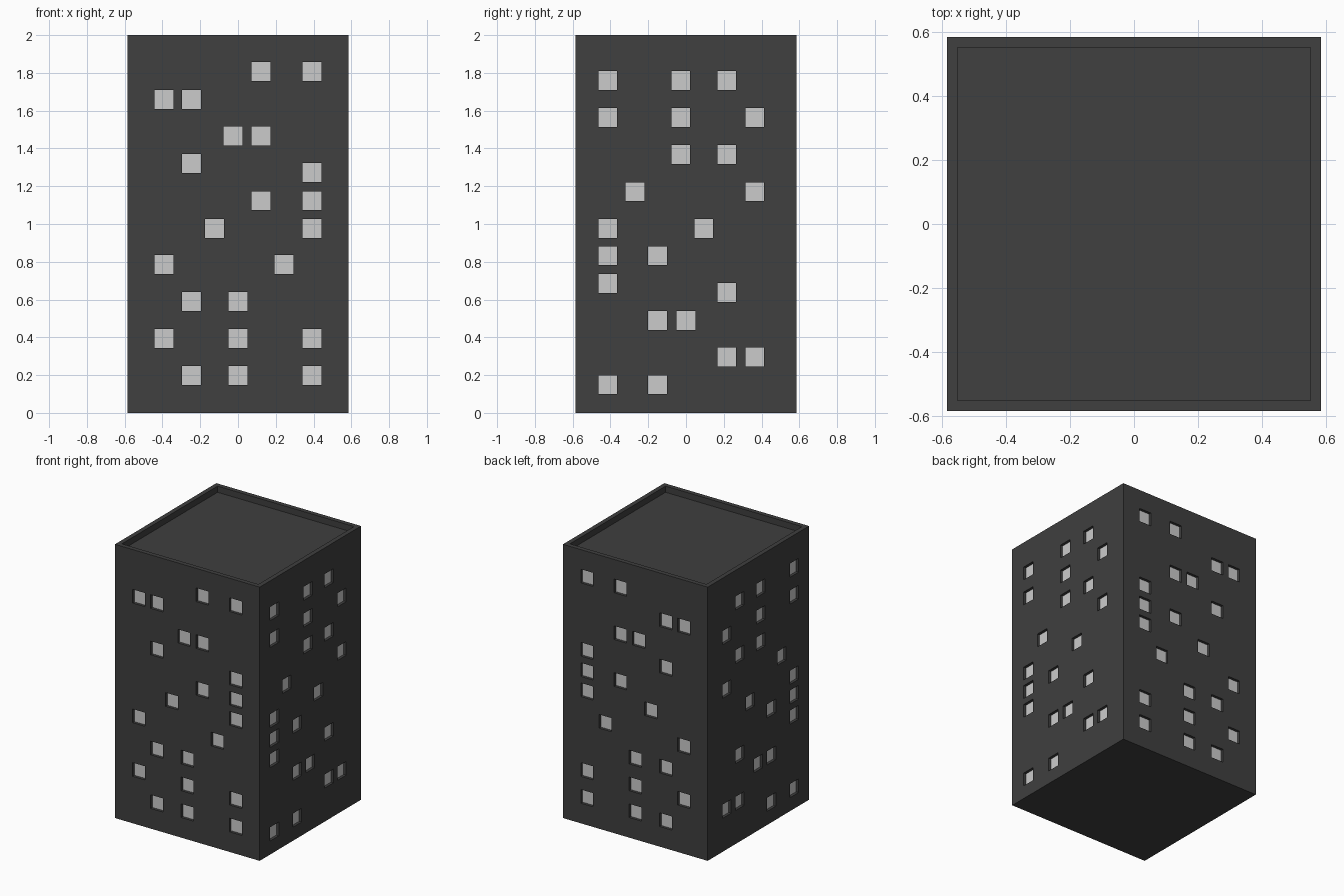
import bpy, bmesh
from mathutils import Vector

if "Cube" in bpy.data.objects:
    bpy.data.objects.remove(bpy.data.objects["Cube"])

HALF, HEIGHT = 0.585, 2.0      # tower footprint and height
RIM, DROP = 0.047, 0.045       # parapet width and depth
WIN, RECESS = 0.1, 0.02        # window size and setback

# window columns, and rows as (height, column letters)
FRONT_COLS = dict(zip("abcdefgh", (-0.392, -0.246, -0.125, -0.027, 0, 0.121, 0.243, 0.391)))
FRONT_ROWS = [(1.807, "fh"), (1.659, "ab"), (1.465, "df"), (1.32, "b"), (1.272, "h"),
              (1.123, "fh"), (0.976, "ch"), (0.785, "ag"), (0.589, "be"),
              (0.393, "aeh"), (0.197, "beh")]
SIDE_COLS = dict(zip("abcdefgh", (-0.414, -0.271, -0.151, -0.028, 0, 0.094, 0.216, 0.364)))
SIDE_ROWS = [(1.759, "adg"), (1.563, "adh"), (1.367, "dg"), (1.171, "bh"), (0.976, "af"),
             (0.832, "ac"), (0.685, "a"), (0.637, "g"), (0.489, "ce"),
             (0.295, "gh"), (0.149, "ac")]


def make_object(name, bm):
    bmesh.ops.recalc_face_normals(bm, faces=bm.faces) if name != "window_panes" else None
    mesh = bpy.data.meshes.new(name)
    bm.to_mesh(mesh)
    bm.free()
    obj = bpy.data.objects.new(name, mesh)
    bpy.context.collection.objects.link(obj)
    return obj


def add_box(bm, centre, size):
    verts = bmesh.ops.create_cube(bm, size=1)["verts"]
    for v in verts:
        v.co = Vector(centre) + Vector([c * s for c, s in zip(v.co, size)])


def add_pane(bm, centre, normal):
    side = Vector((0, 0, 1)).cross(normal) * WIN / 2
    up = Vector((0, 0, WIN / 2))
    c = Vector(centre)
    bm.faces.new([bm.verts.new(p) for p in
                  (c - side - up, c + side - up, c + side + up, c - side + up)])


# Tower body with a sunken roof behind a parapet
bm = bmesh.new()
add_box(bm, (0, 0, HEIGHT / 2), (2 * HALF, 2 * HALF, HEIGHT))
top = max(bm.faces, key=lambda f: f.calc_center_median().z)
bmesh.ops.inset_individual(bm, faces=[top], thickness=RIM)
bmesh.ops.inset_individual(bm, faces=[top], thickness=0.0)
for v in top.verts:
    v.co.z -= DROP
tower = make_object("tower_body", bm)
dark = bpy.data.materials.new("dark_wall")
dark.diffuse_color = (0.05, 0.05, 0.05, 1)
dark.use_nodes = True
dark.node_tree.nodes["Principled BSDF"].inputs["Base Color"].default_value = dark.diffuse_color
tower.data.materials.append(dark)

# Window recesses and panes, repeated on opposite walls
cut, panes = bmesh.new(), bmesh.new()
depth = 2 * (RECESS + 0.002)
for cols, rows, along_x in ((FRONT_COLS, FRONT_ROWS, True), (SIDE_COLS, SIDE_ROWS, False)):
    for z, letters in rows:
        for u in (cols[k] for k in letters):
            for s in (-1, 1):
                d = HALF - RECESS
                if along_x:
                    add_box(cut, (u, s * HALF, z), (WIN, depth, WIN))
                    add_pane(panes, (u, s * d, z), Vector((0, s, 0)))
                else:
                    add_box(cut, (s * HALF, u, z), (depth, WIN, WIN))
                    add_pane(panes, (s * d, u, z), Vector((s, 0, 0)))
cutter = make_object("window_cutter", cut)
cutter.data.materials.append(dark)
cutter.hide_render = True
cutter.display_type = 'WIRE'
make_object("window_panes", panes)

mod = tower.modifiers.new("window_recesses", 'BOOLEAN')
mod.operation = 'DIFFERENCE'
mod.solver = 'EXACT'
mod.object = cutter
